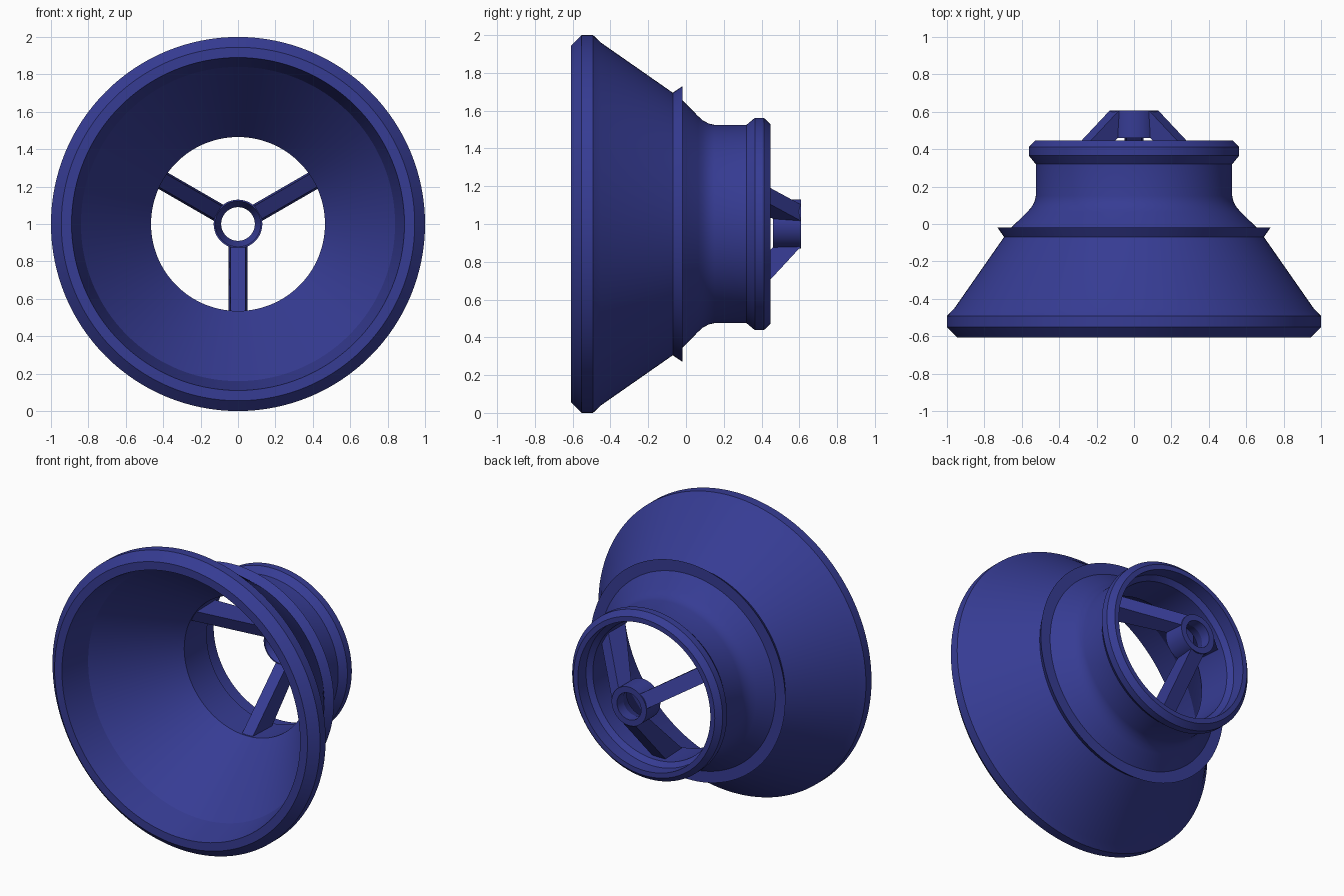
import bpy, bmesh, math
from mathutils import Vector, Matrix

if "Cube" in bpy.data.objects:
    bpy.data.objects.remove(bpy.data.objects["Cube"])

SEGMENTS = 128
CENTRE = Vector((0, 0, 1))

blue = bpy.data.materials.new("deep blue")
blue.diffuse_color = (0.037, 0.045, 0.295, 1)
blue.use_nodes = True
blue.node_tree.nodes["Principled BSDF"].inputs["Base Color"].default_value = blue.diffuse_color


def finish(name, bm, smooth=True):
    bmesh.ops.recalc_face_normals(bm, faces=bm.faces)
    mesh = bpy.data.meshes.new(name)
    bm.to_mesh(mesh)
    bm.free()
    mesh.materials.append(blue)
    obj = bpy.data.objects.new(name, mesh)
    bpy.context.collection.objects.link(obj)
    if smooth:
        bpy.ops.object.select_all(action='DESELECT')
        obj.select_set(True)
        bpy.context.view_layer.objects.active = obj
        bpy.ops.object.shade_smooth_by_angle(angle=math.radians(20))
    return obj


def lathe(name, profile):
    """Spin a closed (radius, y) profile around the y axis."""
    bm = bmesh.new()
    rings = []
    for i in range(SEGMENTS):
        a = 2 * math.pi * i / SEGMENTS
        rings.append([bm.verts.new(CENTRE + Vector((r * math.sin(a), y, r * math.cos(a))))
                      for r, y in profile])
    n = len(profile)
    for i in range(SEGMENTS):
        p, q = rings[i], rings[(i + 1) % SEGMENTS]
        for j in range(n):
            k = (j + 1) % n
            bm.faces.new((p[j], p[k], q[k], q[j]))
    return finish(name, bm)


# Funnel body: chamfered mouth, cone, sharp flange, neck and back lip,
# then the stepped bore, inner cone and steep inner mouth wall
lathe("funnel_body", [
    (0.89, -0.608), (0.945, -0.608), (1.0, -0.552), (1.0, -0.492), (0.96, -0.45),
    (0.695, -0.07), (0.73, -0.018), (0.655, -0.018),
    (0.57, 0.065), (0.548, 0.09), (0.532, 0.12), (0.525, 0.15),
    (0.525, 0.32), (0.562, 0.365), (0.562, 0.412), (0.528, 0.447),
    (0.495, 0.447), (0.495, 0.36), (0.465, 0.33),
    (0.465, 0.09), (0.84, -0.40),
])

# Central hub with a tapering bore
lathe("hub", [(0.122, 0.46), (0.13, 0.46), (0.13, 0.608), (0.09, 0.608), (0.09, 0.54)])

# Three slanted spokes joining the hub to the neck wall
for i in range(3):
    bm = bmesh.new()
    turn = Matrix.Rotation(math.radians(120 * i), 4, 'Y')
    # (half width, y, radius) corners at the hub end and the wall end
    ends = []
    for r, y_front, y_back in ((0.12, 0.465, 0.608), (0.475, 0.09, 0.28)):
        ends.append([bm.verts.new(CENTRE + turn @ Vector((x, y, -r)))
                     for x, y in ((-0.04, y_front), (0.04, y_front),
                                  (0.05, y_back), (-0.05, y_back))])
    a, b = ends
    for j in range(4):
        k = (j + 1) % 4
        bm.faces.new((a[j], a[k], b[k], b[j]))
    bm.faces.new(a)
    bm.faces.new(b)
    finish(f"spoke_{i + 1}", bm, smooth=False)
